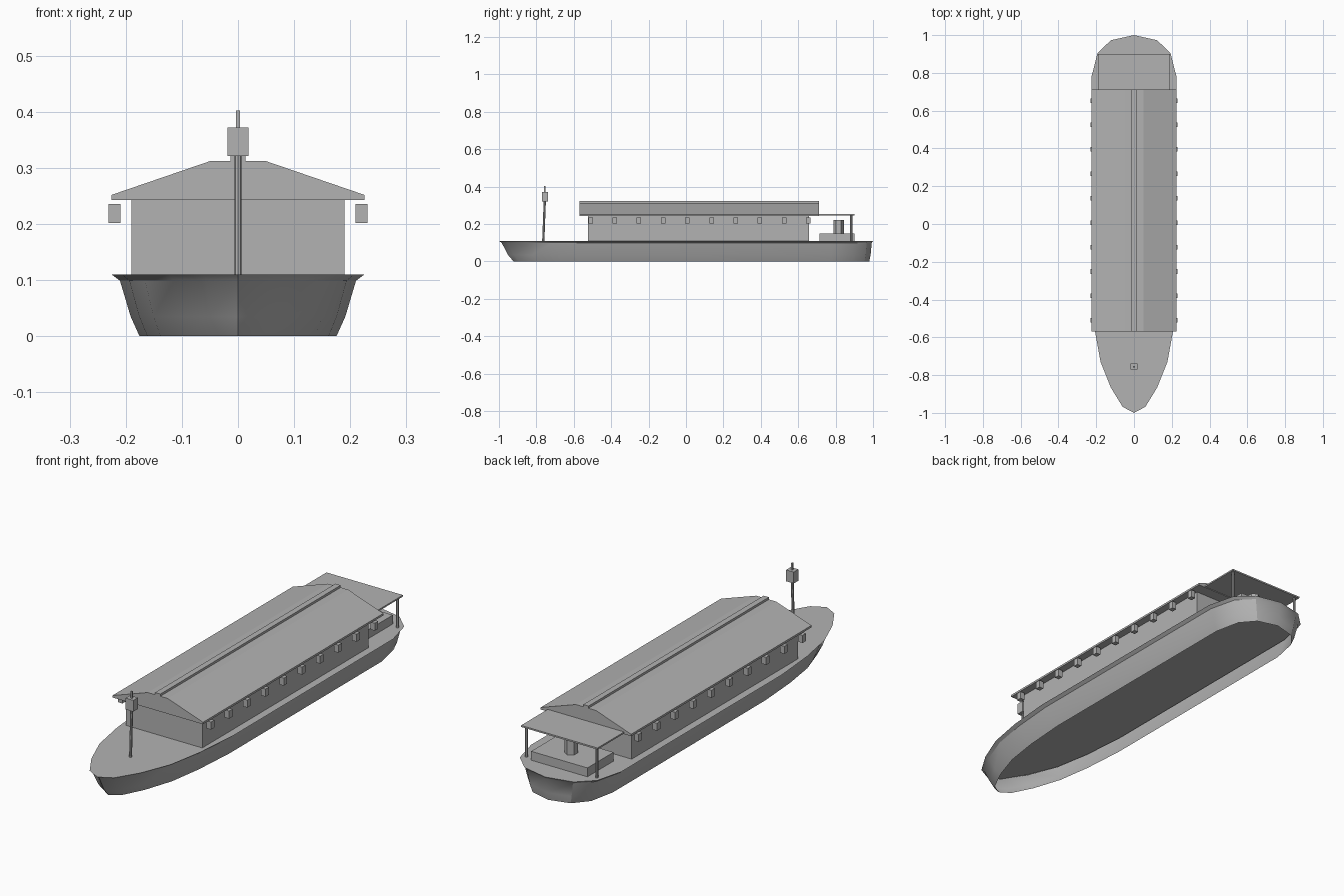
import bpy
import bmesh
from mathutils import Vector

if "Cube" in bpy.data.objects:
    bpy.data.objects.remove(bpy.data.objects["Cube"], do_unlink=True)

GREY = (0.45, 0.45, 0.45, 1.0)
grey = bpy.data.materials.new("plain_grey")
grey.use_nodes = True
grey.diffuse_color = GREY
grey.node_tree.nodes["Principled BSDF"].inputs["Base Color"].default_value = GREY


def finish(name, bm):
    mesh = bpy.data.meshes.new(name)
    bm.to_mesh(mesh)
    bm.free()
    mesh.materials.append(grey)
    obj = bpy.data.objects.new(name, mesh)
    bpy.context.collection.objects.link(obj)
    return obj


def smooth(obj):
    bpy.ops.object.select_all(action="DESELECT")
    obj.select_set(True)
    bpy.context.view_layer.objects.active = obj
    bpy.ops.object.shade_smooth_by_angle()


def box(name, low, high):
    low, high = Vector(low), Vector(high)
    bm = bmesh.new()
    bmesh.ops.create_cube(bm, size=1)
    for v in bm.verts:
        v.co = (low + high) / 2 + v.co * (high - low)
    return finish(name, bm)


def rod(name, start, end, radius, sides=8):
    start, end = Vector(start), Vector(end)
    bm = bmesh.new()
    bmesh.ops.create_cone(bm, cap_ends=True, segments=sides, radius1=radius,
                          radius2=radius, depth=(end - start).length)
    turn = Vector((0, 0, 1)).rotation_difference(end - start)
    for v in bm.verts:
        v.co = turn @ v.co + (start + end) / 2
    return finish(name, bm)


# Hull: deck outline lofted down through narrower levels, open underneath
half = [(0.06, -0.968), (0.122, -0.867), (0.177, -0.73), (0.207, -0.565),
        (0.225, -0.36), (0.225, 0.78), (0.193, 0.905), (0.122, 0.973)]
outline = [(0, -1)] + half + [(0, 1)] + [(-x, y) for x, y in reversed(half)]
levels = [(0.11, 1.0, -1.0, 1.0), (0.099, 0.935, -0.985, 0.993),
          (0.035, 0.85, -0.952, 0.987), (0.0, 0.78, -0.922, 0.98)]
bm = bmesh.new()
rings = []
for z, width, bow, stern in levels:
    rings.append([bm.verts.new((x * width, bow + (y + 1) / 2 * (stern - bow), z))
                  for x, y in outline])
for top, low in zip(rings, rings[1:]):
    for i in range(len(outline)):
        j = (i + 1) % len(outline)
        bm.faces.new((low[i], low[j], top[j], top[i]))
bm.faces.new(rings[0])
smooth(finish("hull", bm))

# Cabin and its shallow flat-topped gable roof
box("cabin", (-0.19, -0.525, 0.11), (0.19, 0.657, 0.245))
profile = [(-0.225, 0.243), (0.225, 0.243), (0.225, 0.252),
           (0.05, 0.312), (-0.05, 0.312), (-0.225, 0.252)]
bm = bmesh.new()
front = bm.faces.new([bm.verts.new((x, -0.57, z)) for x, z in profile])
back = bmesh.ops.extrude_face_region(bm, geom=[front], use_keep_orig=True)
bmesh.ops.translate(bm, vec=(0, 1.281, 0),
                    verts=[v for v in back["geom"] if isinstance(v, bmesh.types.BMVert)])
bmesh.ops.recalc_face_normals(bm, faces=bm.faces)
finish("roof", bm)
box("roof_ridge", (-0.013, -0.57, 0.305), (0.013, 0.711, 0.322))

# Rows of small lanterns under the eaves, and the stern canopy posts
for side, label in ((1, "left"), (-1, "right")):
    for i in range(10):
        y = -0.51 + i * 0.1293
        box(f"{label}_eave_lantern_{i + 1}", (side * 0.22 - 0.011, y - 0.012, 0.202),
            (side * 0.22 + 0.011, y + 0.012, 0.236))
    smooth(rod(f"{label}_canopy_post", (side * 0.175, 0.883, 0.11),
               (side * 0.175, 0.883, 0.248), 0.006))

# Stern canopy, bench and steering pedestal
box("stern_canopy", (-0.19, 0.65, 0.246), (0.19, 0.9, 0.253))
box("stern_bench", (-0.14, 0.715, 0.11), (0.14, 0.9, 0.15))
rod("steering_pedestal", (0, 0.816, 0.15), (0, 0.816, 0.221), 0.028, 6)

# Bow mast with a lantern and finial
smooth(rod("bow_mast", (0, -0.763, 0.11), (0, -0.755, 0.322), 0.006))
box("mast_lantern", (-0.019, -0.771, 0.321), (0.019, -0.738, 0.372))
box("mast_finial", (-0.004, -0.759, 0.372), (0.004, -0.751, 0.402))
